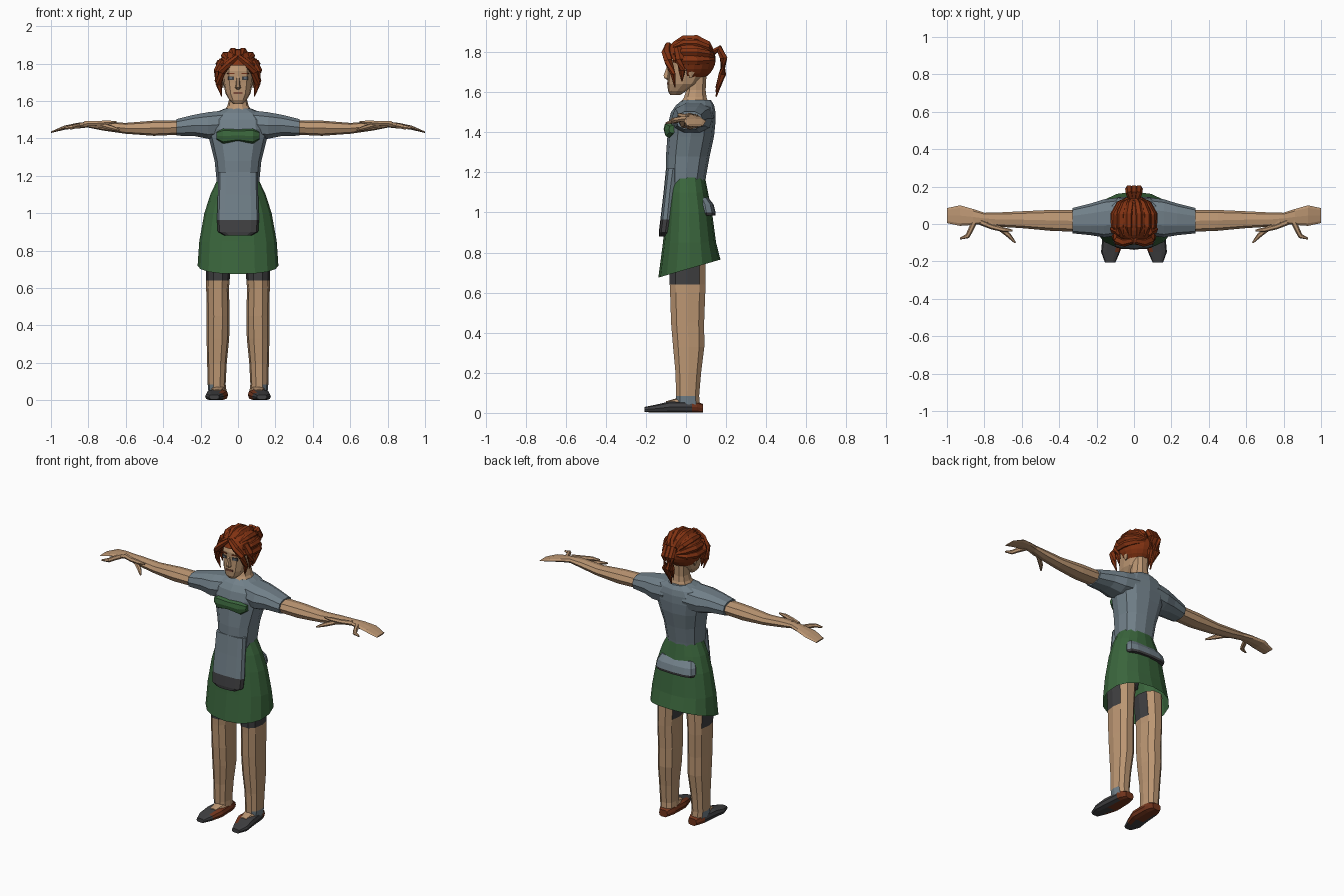
import bpy, bmesh, math
from mathutils import Vector, Matrix


def material(name, rgb):
    m = bpy.data.materials.new(name)
    m.diffuse_color = (*rgb, 1)
    return m


SKIN = material("skin", (.50, .305, .17))
BLUE = material("blue_grey_cloth", (.165, .215, .25))
GREEN = material("green_cloth", (.042, .13, .045))
DARK = material("dark_cloth", (.05, .05, .053))
HAIR = material("red_brown_hair", (.22, .032, .006))
BROWN = material("brown_leather", (.17, .035, .012))
LIP = material("lip", (.20, .075, .045))
EYE = material("eye_blue_grey", (.12, .15, .19))


def finish(name, bm, mats, rule=None):
    bmesh.ops.recalc_face_normals(bm, faces=bm.faces)
    if rule:
        for f in bm.faces:
            f.material_index = rule(f.calc_center_median())
    me = bpy.data.meshes.new(name)
    bm.to_mesh(me)
    bm.free()
    for m in mats:
        me.materials.append(m)
    ob = bpy.data.objects.new(name, me)
    bpy.context.collection.objects.link(ob)
    return ob


def bridge(bm, rings, caps):
    n = len(rings[0])
    for a, b in zip(rings, rings[1:]):
        for i in range(n):
            j = (i + 1) % n
            bm.faces.new((a[i], a[j], b[j], b[i]))
    if caps:
        bm.faces.new(rings[0])
        bm.faces.new(rings[-1])


def loft(name, axis, rows, mats, n=12, p=2.4, s=1, caps=True, rule=None, warp=None):
    """Rows are (position on axis, min and max of the two other axes)."""
    bm = bmesh.new()
    others = [k for k in range(3) if k != axis]
    rings = []
    for t, a0, a1, b0, b1 in rows:
        ring = []
        for i in range(n):
            w = 2 * math.pi * i / n
            c, d = [math.copysign(abs(v) ** (2 / p), v) for v in (math.cos(w), math.sin(w))]
            co = Vector((0, 0, 0))
            co[axis] = t
            co[others[0]] = (a0 + a1) / 2 + c * (a1 - a0) / 2
            co[others[1]] = (b0 + b1) / 2 + d * (b1 - b0) / 2
            if warp:
                warp(co)
            co.x *= s
            ring.append(bm.verts.new(co))
        rings.append(ring)
    bridge(bm, rings, caps)
    return finish(name, bm, mats, rule)


def strand(name, pts, radii, mat, n=6, flat=1.0):
    bm = bmesh.new()
    pts = [Vector(q) for q in pts]
    rings = []
    for i, (q, r) in enumerate(zip(pts, radii)):
        d = pts[min(i + 1, len(pts) - 1)] - pts[max(i - 1, 0)]
        rot = d.to_track_quat('Z', 'Y')
        rings.append([bm.verts.new(q + rot @ Vector((r * math.cos(2 * math.pi * k / n),
                                                     flat * r * math.sin(2 * math.pi * k / n), 0)))
                      for k in range(n)])
    bridge(bm, rings, True)
    return finish(name, bm, [mat])


def plate(name, size, loc, turn, mat):
    bm = bmesh.new()
    bmesh.ops.create_cube(bm, size=1, matrix=Matrix.Translation(loc) @ Matrix.Rotation(turn, 4, 'Z')
                          @ Matrix.Diagonal((*size, 1)))
    return finish(name, bm, [mat])


# Shirt
loft("shirt", 2, [(1.08, -.105, .105, -.09, .085), (1.18, -.115, .115, -.10, .10),
                  (1.28, -.125, .125, -.10, .118), (1.38, -.15, .15, -.093, .14),
                  (1.45, -.17, .17, -.088, .147), (1.50, -.165, .165, -.075, .147),
                  (1.535, -.13, .13, -.05, .14), (1.56, -.07, .07, -.02, .125)], [BLUE])
loft("chest_pocket", 0, [(-.115, -.085, -.05, 1.395, 1.435), (-.08, -.108, -.06, 1.372, 1.452),
                         (0, -.112, -.06, 1.385, 1.448), (.08, -.108, -.06, 1.372, 1.452),
                         (.115, -.085, -.05, 1.395, 1.435)], [GREEN], n=8)


# Skirt with a hem that rises to the back
def hem(co):
    if co.z < .8:
        co.z += .29 * (co.y - .017)


loft("skirt", 2, [(1.18, -.11, .11, -.08, .094), (1.10, -.148, .148, -.09, .11),
                  (1.0, -.18, .18, -.10, .13), (.85, -.207, .207, -.115, .15),
                  (.72, -.216, .216, -.138, .172)], [GREEN], n=16, p=2.2, caps=False, warp=hem)

# Front and back shirt tails with dark trim
loft("front_tail", 2, [(1.22, -.105, .105, -.10, -.03), (1.1, -.108, .108, -.112, -.05),
                       (.965, -.112, .112, -.128, -.06), (.90, -.108, .108, -.136, -.07),
                       (.88, -.07, .07, -.134, -.08)], [BLUE, DARK], p=3,
     rule=lambda c: int(c.z < .96))
loft("back_tail", 2, [(1.075, -.115, .115, .05, .11), (1.04, -.135, .135, .05, .138),
                      (1.0, -.14, .14, .055, .148), (.985, -.135, .135, .06, .146)],
     [BLUE, DARK], p=2.8, rule=lambda c: int(c.z < 1.0))

# Neck, head and nose
loft("neck", 2, [(1.545, -.075, .075, -.03, .115), (1.575, -.056, .056, -.012, .105),
                 (1.61, -.048, .048, 0, .10), (1.70, -.05, .05, 0, .105)], [SKIN], n=10)
loft("head", 2, [(1.585, -.025, .025, -.078, -.03), (1.605, -.046, .046, -.09, .0),
                 (1.64, -.067, .067, -.093, .06), (1.70, -.079, .079, -.092, .10),
                 (1.76, -.084, .084, -.094, .12), (1.82, -.075, .075, -.074, .115),
                 (1.85, -.05, .05, -.045, .08)], [SKIN], p=2.6)
loft("nose", 2, [(1.73, -.008, .008, -.096, -.07), (1.685, -.012, .012, -.114, -.07),
                 (1.672, -.016, .016, -.112, -.07), (1.662, -.010, .010, -.096, -.07)], [SKIN], n=6)
plate("mouth", (.05, .009, .011), (0, -.0905, 1.643), 0, LIP)

for s, side in ((-1, "right"), (1, "left")):
    # Face details
    plate(f"{side}_eye", (.034, .009, .017), (s * .037, -.0845, 1.722), s * .22, DARK)
    plate(f"{side}_iris", (.014, .009, .011), (s * .037, -.0862, 1.722), s * .22, EYE)
    plate(f"{side}_brow", (.04, .009, .007), (s * .038, -.085, 1.747), s * .22, BROWN)
    loft(f"{side}_ear", 2, [(1.67, .077, .083, .015, .03), (1.70, .077, .093, .01, .045),
                            (1.73, .077, .092, .01, .05)], [SKIN], n=6, s=s)

    # Sleeve and arm
    loft(f"{side}_sleeve", 0, [(.07, -.06, .142, 1.40, 1.553), (.16, -.072, .132, 1.395, 1.543),
                               (.23, -.06, .11, 1.41, 1.53), (.33, -.05, .085, 1.413, 1.505)],
         [BLUE], n=10, s=s)
    loft(f"{side}_arm", 0, [(.31, -.042, .075, 1.42, 1.497), (.45, -.036, .075, 1.414, 1.495),
                            (.60, -.022, .068, 1.425, 1.483), (.72, -.015, .062, 1.442, 1.49),
                            (.80, .0, .06, 1.458, 1.49), (.86, -.005, .08, 1.455, 1.483),
                            (.93, -.01, .10, 1.446, 1.468), (1.0, .005, .085, 1.429, 1.437)],
         [SKIN], n=8, s=s)
    for name, pts in (("thumb", [(.85, .02, 1.468), (.875, -.035, 1.465), (.89, -.065, 1.46), (.93, -.078, 1.455)]),
                      ("long_finger", [(.78, .015, 1.475), (.72, -.02, 1.468), (.67, -.06, 1.455), (.635, -.10, 1.445)]),
                      ("short_finger", [(.82, .01, 1.478), (.76, -.015, 1.48), (.70, -.03, 1.485), (.65, -.035, 1.488)])):
        strand(f"{side}_{name}", [(s * x, y, z) for x, y, z in pts], [.016, .014, .013, .005], SKIN)

    # Leg with dark shorts at the top and a sock patch at the ankle
    loft(f"{side}_leg", 2, [(.04, .06, .158, -.05, .072), (.085, .066, .162, -.052, .068),
                            (.20, .06, .165, -.055, .078), (.33, .047, .168, -.068, .095),
                            (.45, .045, .168, -.078, .094), (.60, .048, .17, -.083, .10),
                            (.64, .045, .17, -.085, .10), (.80, .03, .175, -.09, .10)],
         [SKIN, DARK, BLUE], n=10, s=s,
         rule=lambda c: 1 if c.z > .64 and c.y < .05 else
         2 if c.z < .08 and abs(c.x) > .12 and c.y < .03 else 0)

    # Shoe, dark outside and brown on the inner side and heel
    loft(f"{side}_shoe", 1, [(.085, .075, .135, 0, .045), (.055, .063, .152, 0, .058),
                             (.03, .056, .16, 0, .06), (-.08, .052, .17, 0, .058),
                             (-.15, .075, .176, 0, .042), (-.207, .10, .155, .004, .03)],
         [DARK, BROWN], n=10, p=3, s=s,
         rule=lambda c: int(c.y > .03 or (abs(c.x) < .112 and c.y > -.17)))
    loft(f"{side}_instep", 1, [(0, .065, .15, .03, .085), (-.05, .07, .145, .03, .072),
                               (-.10, .085, .135, .03, .058)], [SKIN], n=8, s=s)

    # Hair lock framing the face
    strand(f"{side}_front_lock", [(s * .004, -.088, 1.84), (s * .05, -.098, 1.80), (s * .088, -.088, 1.755),
                                  (s * .102, -.065, 1.69), (s * .088, -.055, 1.625)],
           [.016, .024, .024, .018, .003], HAIR, flat=.8)
    strand(f"{side}_side_lock", [(s * .08, -.04, 1.82), (s * .106, -.03, 1.76), (s * .108, -.02, 1.71),
                                 (s * .098, -.02, 1.655)], [.02, .024, .018, .003], HAIR)

# Hair cap, open over the face and neck
CENTRE, SIZE = Vector((0, .02, 1.765)), Vector((.113, .128, .113))
bm = bmesh.new()
bmesh.ops.create_uvsphere(bm, u_segments=18, v_segments=14, radius=1,
                          matrix=Matrix.Translation(CENTRE) @ Matrix.Diagonal((*SIZE, 1)))
low = [f for f in bm.faces if f.calc_center_median().z < max(1.67, 1.70 - .9 * f.calc_center_median().y)]
bmesh.ops.delete(bm, geom=low, context='FACES')
finish("hair_cap", bm, [HAIR])

# Combed strands from the parting back to the ponytail
for k, phi in enumerate((-95, -70, -42, -15, 15, 42, 70, 95)):
    pts = []
    for theta in (48, 75, 105, 135, 165):
        a, b = math.radians(theta), math.radians(phi)
        d = Vector((math.sin(a) * math.sin(b), -math.cos(a), math.sin(a) * math.cos(b)))
        pts.append(CENTRE + Vector(u * v * .95 for u, v in zip(d, SIZE)))
    strand(f"combed_strand_{k}", pts, [.010, .021, .023, .02, .01], HAIR)

# Ponytail
for k, (x, tip) in enumerate(((-.024, 1.62), (0, 1.578), (.024, 1.60))):
    strand(f"ponytail_strand_{k}", [(x * .5, .13, 1.795), (x, .165, 1.818), (x * 1.1, .188, 1.77),
                                    (x, .182, 1.69), (x * .5, .15, tip)],
           [.016, .02, .021, .019, .004], HAIR)
